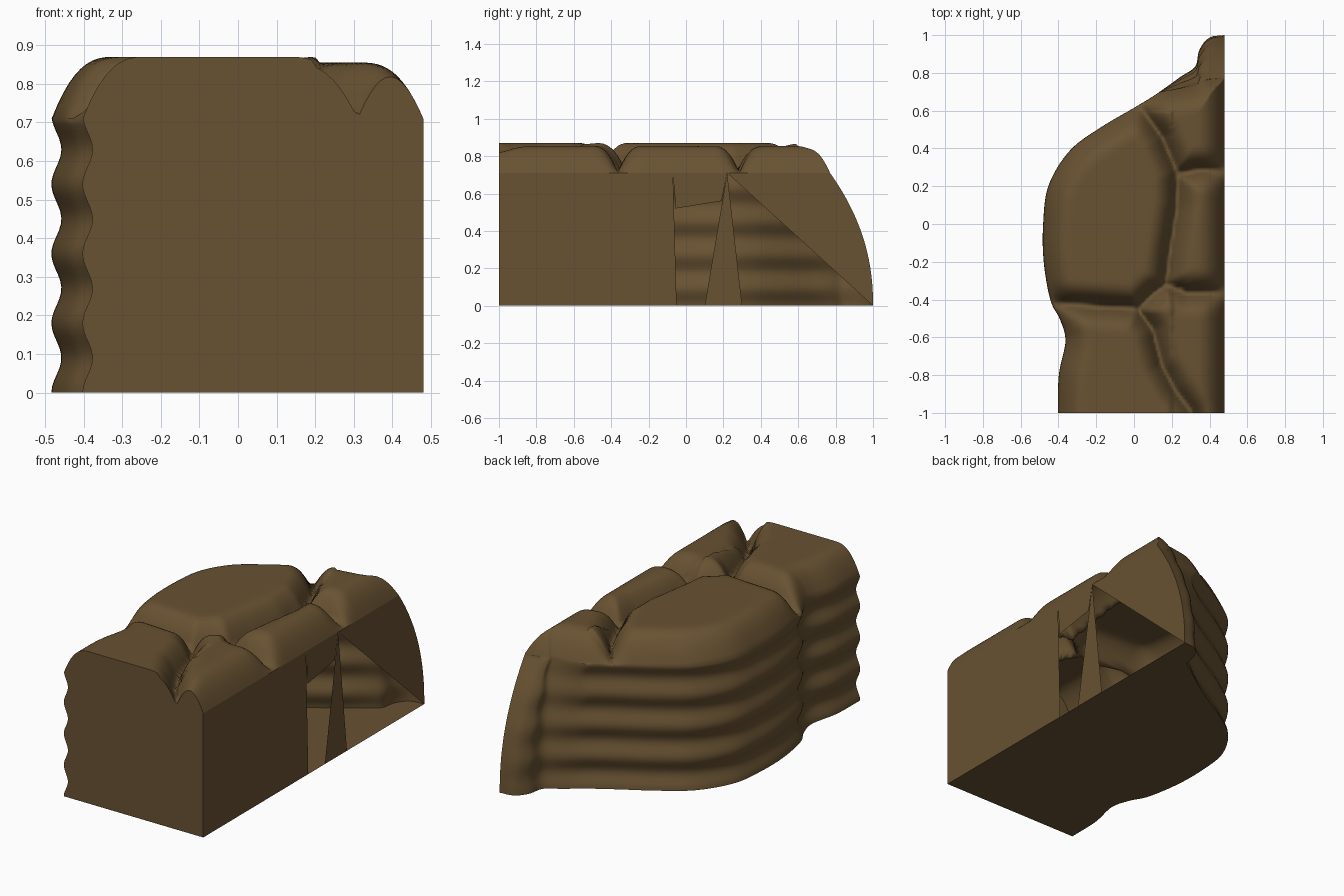
import bpy, math
from mathutils import Vector
from mathutils.geometry import intersect_point_line

cube = bpy.data.objects.get("Cube")
if cube:
    bpy.data.objects.remove(cube)

RIGHT, RIM = 0.48, 0.71          # cut plane and height of the rock rims
ROWS, COLS, LEVELS = 130, 64, 44

stone = bpy.data.materials.new("brown stone")
stone.use_nodes = True
stone.diffuse_color = (0.14, 0.085, 0.032, 1)
stone.node_tree.nodes["Principled BSDF"].inputs["Base Color"].default_value = stone.diffuse_color


def make(name, verts, faces):
    mesh = bpy.data.meshes.new(name)
    mesh.from_pydata(verts, [], faces)
    mesh.materials.append(stone)
    obj = bpy.data.objects.new(name, mesh)
    bpy.context.collection.objects.link(obj)
    return obj


def smooth_path(points, count):
    """Evenly spaced points on a rounded curve through the given points."""
    p = [Vector(q) for q in points]
    p = [2 * p[0] - p[1]] + p + [2 * p[-1] - p[-2]]
    fine = []
    for a, b, c, d in zip(p, p[1:], p[2:], p[3:]):
        for k in range(20):
            t = k / 20
            fine.append(b + (c - a) * (t / 2) + (2 * a - 5 * b + 4 * c - d) * (t * t / 2)
                        + (3 * b - a - 3 * c + d) * (t ** 3 / 2))
    fine.append(p[-2])
    total = sum((b - a).length for a, b in zip(fine, fine[1:]))
    out, run, i = [], 0.0, 0
    for k in range(count):
        target = total * k / (count - 1)
        while i < len(fine) - 2 and run + (fine[i + 1] - fine[i]).length < target:
            run += (fine[i + 1] - fine[i]).length
            i += 1
        step = (fine[i + 1] - fine[i]).length
        out.append(fine[i].lerp(fine[i + 1], min(1, (target - run) / max(step, 1e-9))))
    return out


# Ground outline of the weathered side, from the front to the back tip
outline = smooth_path([(-.39, -1), (-.385, -.8), (-.35, -.62), (-.38, -.5), (-.43, -.4),
                       (-.465, -.2), (-.468, 0), (-.44, .2), (-.33, .38), (-.17, .5),
                       (0, .6), (.13, .68), (.25, .77), (.33, .83), (.35, .92),
                       (.4, .985), (RIGHT, 1)], ROWS)


def wall_point(i, z):
    """Outline point at a height: layered ripples, and a leaning back tip."""
    p = outline[i]
    tangent = (outline[min(i + 1, ROWS - 1)] - outline[max(i - 1, 0)]).normalized()
    out = Vector((-tangent.y, tangent.x))
    if i == 0:
        out = Vector((-1, 0))
    fade = min(1, (ROWS - 1 - i) / 25)
    q = p + out * (0.013 * math.cos(2 * math.pi * z / 0.18) * fade)
    if q.y > .7:
        tip = .77 + .23 * (1 - (z / RIM) ** 2.2)
        q.y = .7 + (q.y - .7) * (tip - .7) / .3
    return q


rim = [wall_point(i, RIM) for i in range(ROWS)]

# Seams between the five boulders
seams = [
    [(-.45, -.42), (-.2, -.435), (.02, -.45)],
    [(.02, -.45), (.1, -.56), (.15, -.75), (.22, -.88), (.31, -1), (.34, -1.06)],
    [(.02, -.45), (.1, -.37), (.17, -.32)],
    [(.17, -.32), (.28, -.365), (RIGHT, -.36)],
    [(.17, -.32), (.19, -.15), (.23, .1), (.23, .27)],
    [(.23, .27), (.35, .285), (RIGHT, .28)],
    [(.23, .27), (.15, .46), (.05, .6), (.0, .66)],
]
edges = [[(RIGHT, -1.2), (RIGHT, .78)], [(-.39, -1.2)] + [tuple(p) for p in rim[::3]]]


def segments(lines):
    return [(Vector(a), Vector(b)) for line in lines for a, b in zip(line, line[1:])]


def distance(p, segs):
    best = 9.0
    for a, b in segs:
        ab = b - a
        t = max(0, min(1, (p - a).dot(ab) / max(ab.length_squared, 1e-9)))
        best = min(best, (p - a - ab * t).length)
    return best


seam_segs, edge_segs = segments(seams), segments(edges)


def swell(d, width):
    return 1 - (1 - min(1, d / width)) ** 2.6


def top_height(p):
    s = swell(distance(p, seam_segs), .14) * swell(distance(p, edge_segs), .16)
    crown = .16 if p.x < .2 and p.y < .6 else .145
    return RIM + crown * s


# Weathered wall
verts, faces = [], []
for i in range(ROWS):
    for k in range(LEVELS + 1):
        z = RIM * k / LEVELS
        q = wall_point(i, z)
        verts.append((q.x, q.y, z))
W = LEVELS + 1
for i in range(ROWS - 1):
    for k in range(LEVELS):
        a = i * W + k
        faces.append((a, a + 1, a + W + 1, a + W))

# Boulder tops, swept from the rim to the cut plane
base = len(verts)
for i in range(ROWS):
    for j in range(1, COLS + 1):
        p = rim[i].lerp(Vector((RIGHT, rim[i].y)), j / COLS)
        z = RIM if j == COLS else top_height(p)
        verts.append((p.x, p.y, z))


def top_index(i, j):
    return i * W + LEVELS if j == 0 else base + i * COLS + j - 1


for i in range(ROWS - 1):
    for j in range(COLS):
        faces.append((top_index(i, j), top_index(i, j + 1),
                      top_index(i + 1, j + 1), top_index(i + 1, j)))
rock = make("rock_shell", verts, faces)
for poly in rock.data.polygons:
    poly.use_smooth = True

# Flat front cut and flat base
corner = (RIGHT, -1, 0)
profile = [verts[k] for k in range(W)] + [verts[top_index(0, j)] for j in range(1, COLS + 1)]
front = [corner] + profile[::-1]
make("front_cut", front, [tuple(range(len(front)))[::-1]])
ground = [corner] + [verts[i * W] for i in range(ROWS)]
make("base", ground, [tuple(range(len(ground)))])

# Broken side cut: panels and a thin spike around the hollow
tail = [(verts[(ROWS - 1) * W + k][1], verts[(ROWS - 1) * W + k][2]) for k in range(W)]
panels = {
    "side_panel": [(-1, 0), (-.05, 0), (-.07, RIM), (-1, RIM)],
    "hollow_lintel": [(-.055, .52), (.19, .56), (.22, RIM), (-.07, RIM)],
    "side_spike": [(.1, 0), (.3, 0), (.22, RIM)],
    "back_panel": tail + [(.22, RIM)],
}
for name, shape in panels.items():
    make(name, [(RIGHT, y, z) for y, z in shape], [tuple(range(len(shape)))])
